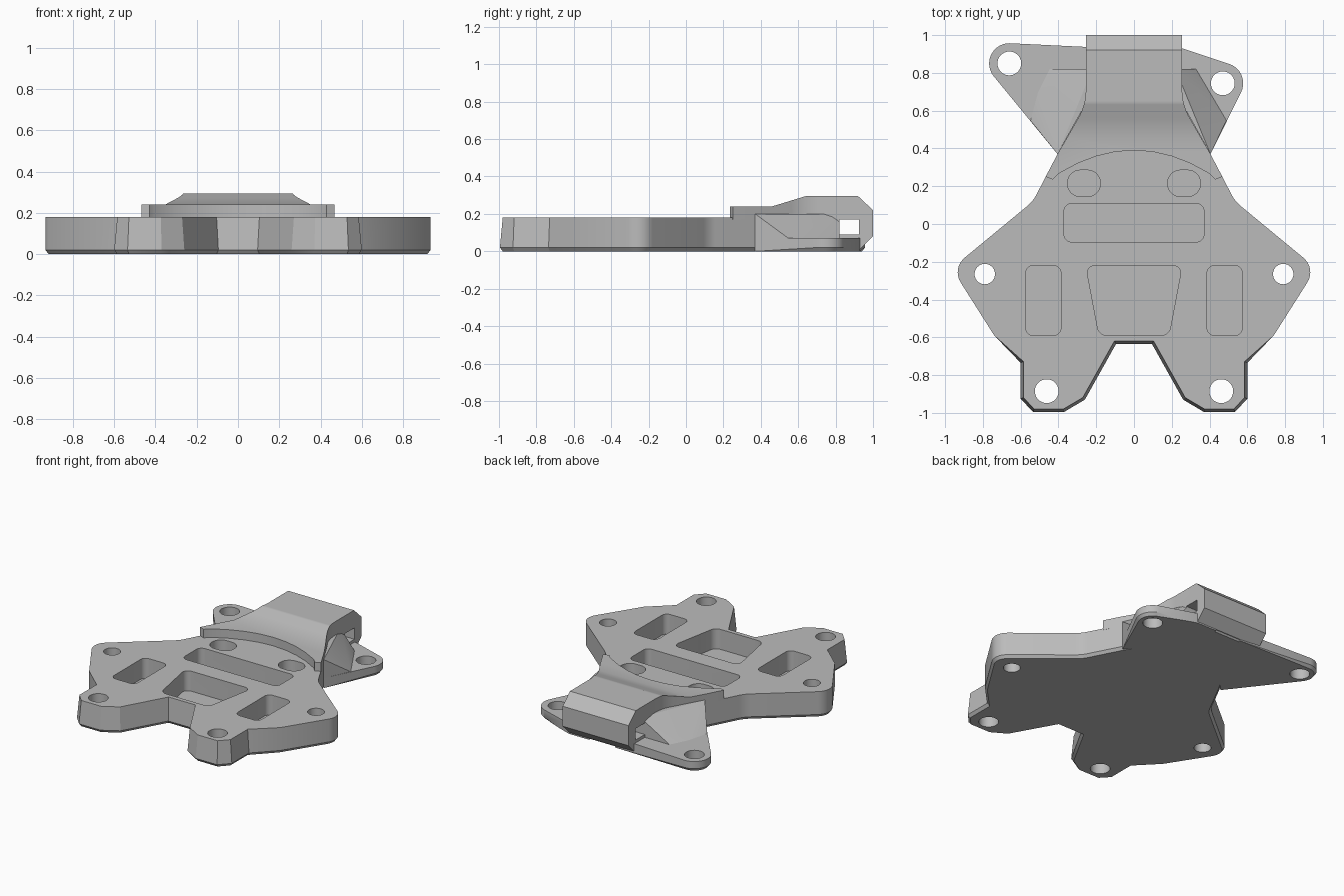
import bpy, bmesh, math
from mathutils import Vector

cube = bpy.data.objects.get("Cube")
if cube:
    bpy.data.objects.remove(cube, do_unlink=True)

grey = bpy.data.materials.new("satin grey")
grey.use_nodes = True
COLOUR = (0.5, 0.5, 0.5, 1)
grey.diffuse_color = COLOUR
grey.node_tree.nodes["Principled BSDF"].inputs["Base Color"].default_value = COLOUR


def make(name, bm):
    bmesh.ops.recalc_face_normals(bm, faces=bm.faces)
    mesh = bpy.data.meshes.new(name)
    bm.to_mesh(mesh)
    bm.free()
    mesh.materials.append(grey)
    obj = bpy.data.objects.new(name, mesh)
    bpy.context.collection.objects.link(obj)
    return obj


def rounded(corners, steps=8):
    """Polygon of (x, y, radius) corners with the corners filleted."""
    pts = []
    for i, (x, y, r) in enumerate(corners):
        c = Vector((x, y))
        if not r:
            pts.append(c)
            continue
        a = (Vector(corners[i - 1][:2]) - c).normalized()
        b = (Vector(corners[(i + 1) % len(corners)][:2]) - c).normalized()
        half = a.angle(b) / 2
        mid = c + (a + b).normalized() * r / math.sin(half)
        start = c + a * r / math.tan(half) - mid
        sweep = start.angle_signed(c + b * r / math.tan(half) - mid)
        for k in range(steps + 1):
            t = -sweep * k / steps
            pts.append(mid + Vector((start.x * math.cos(t) - start.y * math.sin(t),
                                     start.x * math.sin(t) + start.y * math.cos(t))))
    return pts


def circle(x, y, r, n=40):
    return [Vector((x + r * math.cos(math.tau * k / n),
                    y + r * math.sin(math.tau * k / n))) for k in range(n)]


def inset(pts, amount):
    """Move a counter-clockwise outline inwards; amount(p) may vary."""
    out = []
    for i, p in enumerate(pts):
        a = (p - pts[i - 1]).normalized()
        b = (pts[(i + 1) % len(pts)] - p).normalized()
        n = Vector((-a.y - b.y, a.x + b.x)).normalized()
        out.append(p + n * amount(p) / max(0.4, n.dot(Vector((-a.y, a.x)))))
    return out


def loft(bm, rings):
    """Closed solid through (outline, height) rings."""
    rows = [[bm.verts.new((p[0], p[1], z)) for p in pts] for pts, z in rings]
    bm.faces.new(rows[0][::-1])
    bm.faces.new(rows[-1])
    n = len(rows[0])
    for lo, hi in zip(rows, rows[1:]):
        for i in range(n):
            j = (i + 1) % n
            bm.faces.new((lo[i], lo[j], hi[j], hi[i]))


def hull(name, points):
    bm = bmesh.new()
    for p in points:
        bm.verts.new(p)
    res = bmesh.ops.convex_hull(bm, input=bm.verts)
    loose = [v for v in bm.verts if not v.link_faces]
    bmesh.ops.delete(bm, geom=loose, context='VERTS')
    bmesh.ops.dissolve_limit(bm, angle_limit=0.01, verts=bm.verts, edges=bm.edges)
    return make(name, bm)


def boolean(obj, tool, mode):
    mod = obj.modifiers.new("cut", 'BOOLEAN')
    mod.object, mod.operation, mod.solver = tool, mode, 'EXACT'
    dg = bpy.context.evaluated_depsgraph_get()
    mesh = bpy.data.meshes.new_from_object(obj.evaluated_get(dg))
    obj.modifiers.clear()
    obj.data = mesh


def mirrored(half):
    return half + [(-x, y, r) for x, y, r in reversed(half)]


# Main plate: chamfered underside, drafted front legs
neck = [(0.405, 0.37, 0), (0.255, 0.63, 0.3), (0.255, 0.93, 0)]
plate = rounded(mirrored([
    (0.095, -0.635, 0), (0.26, -0.93, 0), (0.37, -0.995, 0), (0.535, -0.995, 0),
    (0.6, -0.925, 0), (0.6, -0.735, 0), (0.74, -0.59, 0), (0.965, -0.235, 0.1),
    (0.535, 0.12, 0.2)] + neck))
bm = bmesh.new()
loft(bm, [(inset(plate, lambda p: 0.015), 0), (plate, 0.02),
          (inset(plate, lambda p: 0.015 if p.y < -0.6 else 0), 0.18)])
main_plate = make("main_plate", bm)

# Raised clip block: plan outline trimmed by its side profile
arc = [(x / 10, 0.39 - 0.15 * (x / 4.4) ** 2, 0) for x in range(-4, 5)]
side = [(0.43, 0.235, 0), (0.468, 0.25, 0)] + neck[:2] + [(0.255, 1.1, 0)]
plan = rounded(arc + side + [(-x, y, r) for x, y, r in reversed(side)])
bm = bmesh.new()
loft(bm, [(plan, -0.1), (plan, 0.5)])
clip_block = make("clip_block", bm)
profile = [(0.2, 0.17), (0.2, 0.24), (0.46, 0.24), (0.64, 0.295), (0.92, 0.295),
           (1, 0.22), (1, 0.08), (0.93, 0.01), (0.925, 0.01), (0.925, 0.17)]
bm = bmesh.new()
loft(bm, [(profile, -1), (profile, 1)])
for v in bm.verts:
    v.co = (v.co.z, v.co.x, v.co.y)
trim = make("trim", bm)
boolean(clip_block, trim, 'INTERSECT')

# Rear ears: thin pads with sloping webs up to the neck
ears = [
    ("left", (0.47, 0.745, 0.108), [(0.405, 0.37), (0.1, 0.7), (0.1, 0.93), (0.255, 0.93), (0.34, 0.9)],
     [(0.49, 0.55), (0.38, 0.7), (0.33, 0.82)], 1),
    ("right", (-0.66, 0.85, 0.107), [(-0.405, 0.37), (-0.1, 0.7), (-0.1, 0.93), (-0.255, 0.93)],
     [(-0.55, 0.55), (-0.51, 0.7), (-0.45, 0.82)], -1)]
parts = [main_plate, clip_block]
for label, (x, y, r), root, foot, s in ears:
    pts = [(px, py, z) for px, py in root for z in (0, 0.07)]
    for radius, z in ((r - 0.015, 0), (r, 0.02), (r, 0.07)):
        pts += [(p.x, p.y, z) for p in circle(x, y, radius)]
    parts.append(hull(label + "_rear_ear", pts))
    crest = [(s * 0.405, 0.37), (s * 0.22, 0.7), (s * 0.22, 0.82)]
    parts.append(hull(label + "_ear_web", [(px, py, 0.2) for px, py in crest]
                      + [(px, py, 0.068) for px, py in foot]
                      + [(px, py, 0.05) for px, py in crest + foot]))


# Cutters: blind pockets, screw holes and the cross slot
def box(x0, x1, y0, y1, r):
    return rounded([(x0, y0, r), (x1, y0, r), (x1, y1, r), (x0, y1, r)])


bm = bmesh.new()
pockets = [box(-0.37, 0.37, -0.095, 0.108, 0.04),
           rounded([(-0.185, -0.59, 0.05), (0.185, -0.59, 0.05),
                    (0.255, -0.22, 0.04), (-0.255, -0.22, 0.04)])]
holes = [circle(x, y, 0.063) for _, (x, y, _r), *_ in ears]
for s in (-1, 1):
    mid = s * 0.48
    pockets.append(box(mid - 0.093, mid + 0.093, -0.59, -0.22, 0.04))
    mid = s * 0.265
    pockets.append(box(mid - 0.087, mid + 0.087, 0.145, 0.285, 0.068))
    holes += [circle(s * 0.79, -0.265, 0.054), circle(s * 0.462, -0.885, 0.063)]
for pts in pockets:
    loft(bm, [(pts, 0.04), (pts, 0.4)])
for pts in holes:
    loft(bm, [(pts, -0.1), (pts, 0.4)])
slot = box(-0.6, 0.6, 0.82, 0.925, 0)
loft(bm, [(slot, 0.09), (slot, 0.17)])
cutter = make("cutter", bm)
for obj in parts:
    if not obj.name.endswith("web"):
        boolean(obj, cutter, 'DIFFERENCE')
for tool in (trim, cutter):
    bpy.data.objects.remove(tool, do_unlink=True)

# Smooth the fillets and keep hard edges crisp
for obj in bpy.context.view_layer.objects:
    obj.select_set(obj in parts)
bpy.context.view_layer.objects.active = main_plate
bpy.ops.object.shade_smooth_by_angle(angle=math.radians(25))
